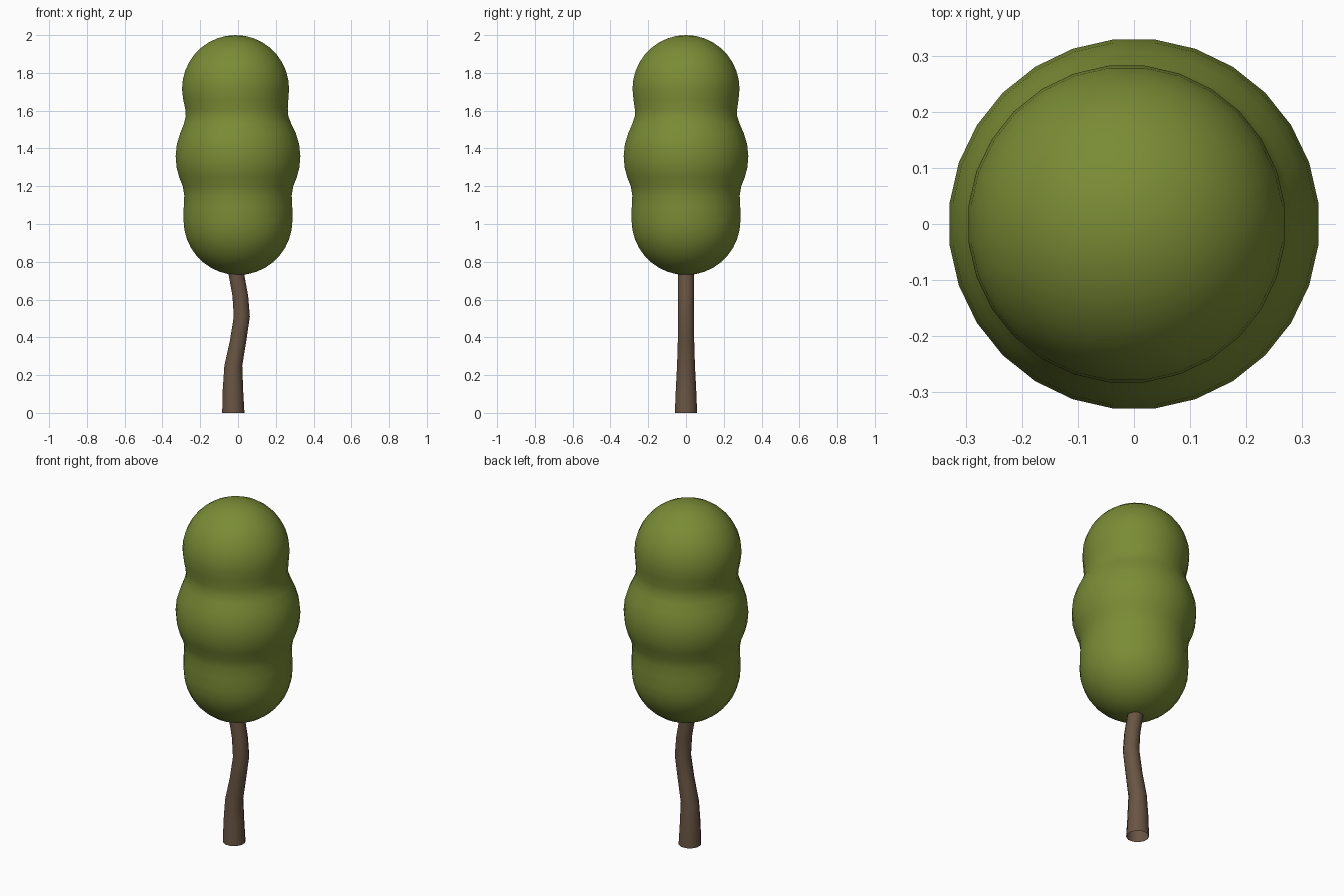
import bpy, bmesh, math

if "Cube" in bpy.data.objects:
    bpy.data.objects.remove(bpy.data.objects["Cube"])


def material(name, rgb):
    m = bpy.data.materials.new(name)
    m.diffuse_color = (*rgb, 1)
    m.use_nodes = True
    m.node_tree.nodes["Principled BSDF"].inputs["Base Color"].default_value = m.diffuse_color
    return m


def loft(name, rings, sides, mat, bottom=None, top=None):
    """Skin horizontal rings given as (centre x, z, radius), optionally closed by poles."""
    bm = bmesh.new()
    loops = []
    for cx, z, r in rings:
        loops.append([bm.verts.new((cx + r * math.cos(a), r * math.sin(a), z))
                      for a in (math.tau * (i + 0.5) / sides for i in range(sides))])
    for lo, hi in zip(loops, loops[1:]):
        for i in range(sides):
            j = (i + 1) % sides
            bm.faces.new((lo[i], lo[j], hi[j], hi[i]))
    for pole, ring, flip in ((bottom, loops[0], True), (top, loops[-1], False)):
        if pole:
            p = bm.verts.new((pole[0], 0, pole[1]))
            for i in range(sides):
                a, b = ring[i], ring[(i + 1) % sides]
                bm.faces.new((b, a, p) if flip else (a, b, p))
    me = bpy.data.meshes.new(name)
    bm.to_mesh(me)
    bm.free()
    me.polygons.foreach_set("use_smooth", [True] * len(me.polygons))
    me.materials.append(mat)
    ob = bpy.data.objects.new(name, me)
    bpy.context.collection.objects.link(ob)
    return ob


# Crooked trunk, open at both ends, its top tucked into the foliage
loft("trunk",
     [(-0.025, 0, 0.061), (-0.027, 0.12, 0.056), (-0.025, 0.25, 0.049),
      (0.0, 0.38, 0.045), (0.02, 0.51, 0.044), (0.012, 0.62, 0.043),
      (-0.008, 0.73, 0.043), (-0.02, 0.82, 0.042)],
     12, material("bark", (0.14, 0.09, 0.055)))

# Foliage: three rounded lobes blended into one skin
rings = []
for deg in range(-80, 1, 10):                      # lower lobe
    a = math.radians(deg)
    rings.append((0, 1.02 + 0.29 * math.sin(a), 0.29 * math.cos(a)))
rings += [(0, 1.09, 0.289), (0, 1.15, 0.286), (0, 1.2, 0.294),   # middle lobe
          (0, 1.25, 0.314), (0, 1.3, 0.327), (0, 1.36, 0.332),
          (0, 1.42, 0.326), (0, 1.48, 0.308), (-0.002, 1.53, 0.286),
          (-0.005, 1.57, 0.273), (-0.008, 1.61, 0.273), (-0.012, 1.66, 0.28)]
for deg in range(0, 81, 10):                       # top lobe
    a = math.radians(deg)
    rings.append((-0.013, 1.715 + 0.285 * math.sin(a), 0.285 * math.cos(a)))
loft("foliage", rings, 28, material("leaves", (0.195, 0.262, 0.036)),
     bottom=(0, 0.73), top=(-0.013, 2.0))
